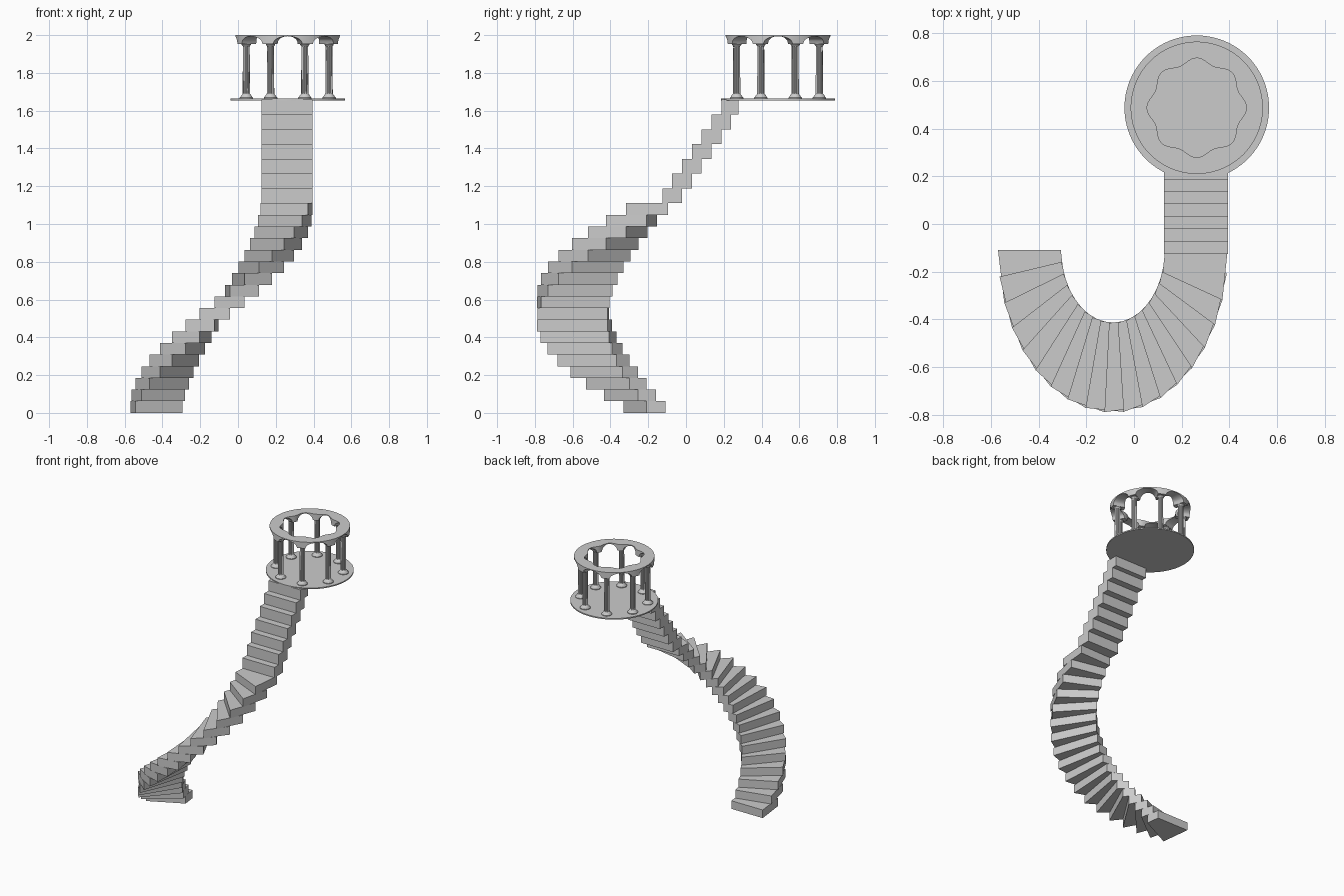
import bpy, bmesh
from math import sin, cos, pi, radians, sqrt

if "Cube" in bpy.data.objects:
    bpy.data.objects.remove(bpy.data.objects["Cube"])

CX, CY = 0.263, 0.487          # centre of the pavilion
EX, EY = -0.088, -0.108        # centre of the elliptical flight


def finish(name, bm, smooth=False):
    bmesh.ops.recalc_face_normals(bm, faces=bm.faces)
    mesh = bpy.data.meshes.new(name)
    bm.to_mesh(mesh)
    bm.free()
    ob = bpy.data.objects.new(name, mesh)
    bpy.context.collection.objects.link(ob)
    if smooth:
        bpy.ops.object.select_all(action='DESELECT')
        bpy.context.view_layer.objects.active = ob
        ob.select_set(True)
        bpy.ops.object.shade_smooth_by_angle(angle=radians(35))
    return ob


def slab(name, outline, z0, z1):
    bm = bmesh.new()
    lo = [bm.verts.new((x, y, z0)) for x, y in outline]
    hi = [bm.verts.new((x, y, z1)) for x, y in outline]
    n = len(outline)
    bm.faces.new(lo[::-1])
    bm.faces.new(hi)
    for i in range(n):
        j = (i + 1) % n
        bm.faces.new((lo[i], lo[j], hi[j], hi[i]))
    return finish(name, bm)


def ellipse(a, rx, ry):
    return EX - rx * cos(a), EY - ry * sin(a)


# curved lower flight: each tread runs under the next one
pitch, rise = radians(162 / 17), 1.11 / 18
for i in range(18):
    a, b = i * pitch, (i + 2) * pitch
    slab(f"curved_step_{i + 1}",
         [ellipse(a, 0.482, 0.682), ellipse(a, 0.219, 0.308),
          ellipse(b, 0.219, 0.308), ellipse(b, 0.482, 0.682)],
         i * rise, (i + 1) * rise)

# straight upper flight
rise2 = (1.658 - 1.11) / 7
for i in range(7):
    y, z = -0.125 + 0.052 * i, 1.11 + rise2 * i
    end = y + (0.104 if i < 6 else 0.09)
    slab(f"straight_step_{i + 1}",
         [(0.125, y), (0.394, y), (0.394, end), (0.125, end)], z, z + rise2)

# round platform
slab("platform", [(CX + 0.303 * cos(2 * pi * i / 96), CY + 0.303 * sin(2 * pi * i / 96))
                  for i in range(96)], 1.655, 1.664)

# columns: moulded base, fluted shaft, capital
profile = [(0.036, 1.662, 0), (0.036, 1.669, 0), (0.031, 1.674, 0), (0.026, 1.682, 0),
           (0.021, 1.687, 0), (0.020, 1.692, 1), (0.018, 1.938, 1), (0.019, 1.942, 0),
           (0.025, 1.949, 0), (0.025, 1.956, 0)]
SEG = 24
for k in range(8):
    t = radians(22.5 + 45 * k)
    px, py = CX + 0.237 * cos(t), CY + 0.237 * sin(t)
    bm = bmesh.new()
    rings = []
    for r, z, flute in profile:
        rings.append([bm.verts.new((px + r * (1 - 0.12 * flute * (s % 2)) * cos(t + 2 * pi * s / SEG),
                                    py + r * (1 - 0.12 * flute * (s % 2)) * sin(t + 2 * pi * s / SEG), z))
                      for s in range(SEG)])
    for lo, hi in zip(rings, rings[1:]):
        for s in range(SEG):
            q = (s + 1) % SEG
            bm.faces.new((lo[s], lo[q], hi[q], hi[s]))
    bm.faces.new(rings[0][::-1])
    bm.faces.new(rings[-1])
    finish(f"column_{k + 1}", bm)

# arcaded ring: arches between the columns, scalloped inner edge
bm = bmesh.new()
N, HALF = 240, 16.5
sections = []
for i in range(N):
    deg = 360 * i / N
    d = (deg + 22.5) % 45 - 22.5
    zb = 1.952 + 0.042 * sqrt(max(0, 1 - (d / HALF) ** 2))
    t = radians(deg)
    ri = 0.197 + 0.011 * cos(8 * t)
    sections.append([bm.verts.new((CX + r * cos(t), CY + r * sin(t), z))
                     for r, z in ((0.277, 2.0), (0.277, zb), (ri, zb), (ri, 2.0))])
for i in range(N):
    a, b = sections[i], sections[(i + 1) % N]
    for j in range(4):
        k = (j + 1) % 4
        bm.faces.new((a[j], a[k], b[k], b[j]))
finish("arched_ring", bm, smooth=True)
